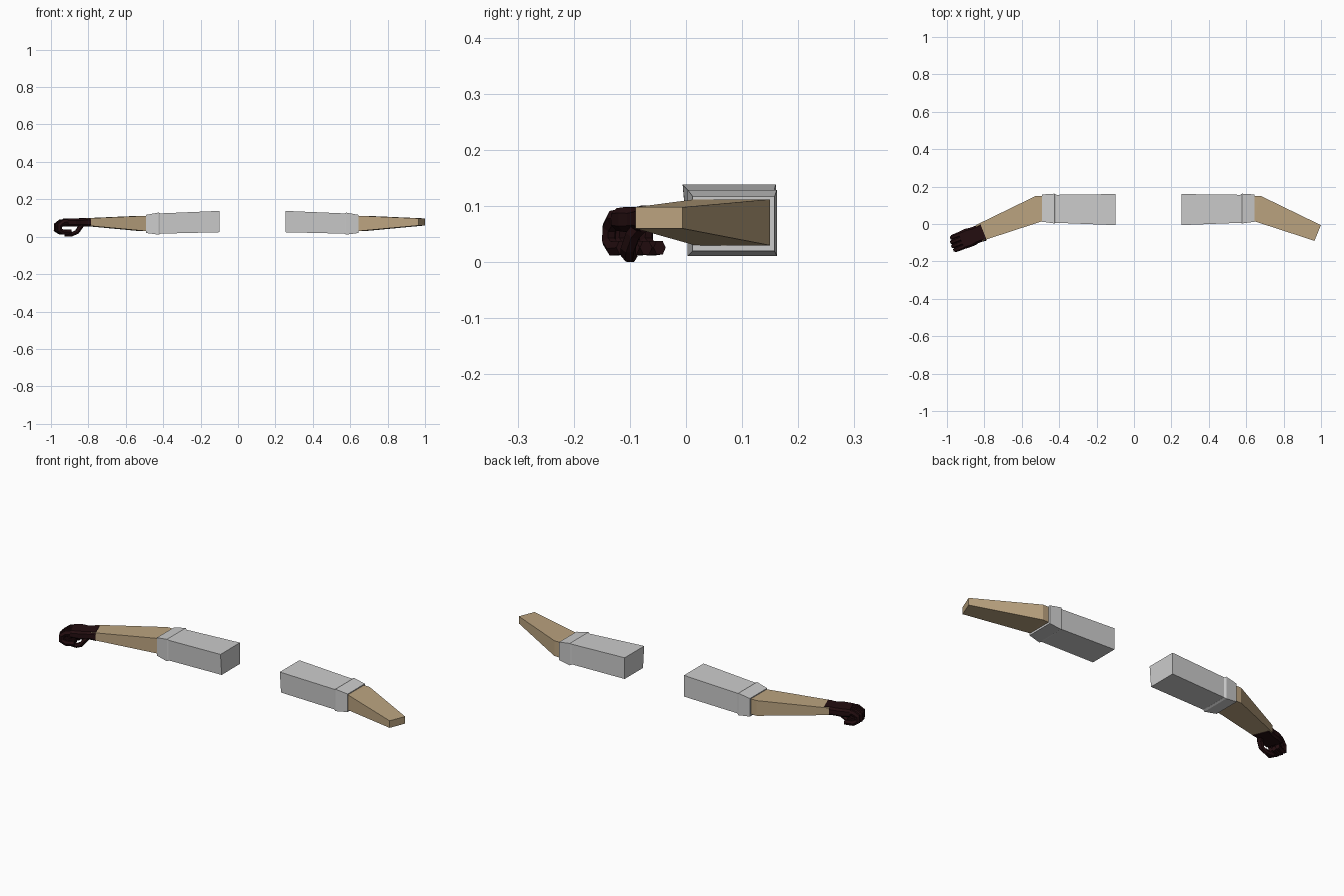
import bpy, bmesh, math
from mathutils import Vector

if "Cube" in bpy.data.objects:
    bpy.data.objects.remove(bpy.data.objects["Cube"])


def material(name, rgb):
    m = bpy.data.materials.new(name)
    m.diffuse_color = (*rgb, 1)
    m.use_nodes = True
    m.node_tree.nodes["Principled BSDF"].inputs["Base Color"].default_value = m.diffuse_color
    return m


GREY = material("grey_cloth", (0.60, 0.60, 0.60))
TAN = material("tan_skin", (0.50, 0.37, 0.215))
DARK = material("dark_leather", (0.017, 0.004, 0.005))
MIRROR_SHIFT = 0.153      # right x = shift - left x


def loft(name, rings, mat, mirrored=False):
    """Skin closed rings into a capped solid."""
    bm = bmesh.new()
    loops = []
    for ring in rings:
        loops.append([bm.verts.new((MIRROR_SHIFT - p[0] if mirrored else p[0], p[1], p[2]))
                      for p in ring])
    n = len(loops[0])
    for a, b in zip(loops, loops[1:]):
        for i in range(n):
            j = (i + 1) % n
            bm.faces.new((a[i], a[j], b[j], b[i]))
    bm.faces.new(loops[0][::-1])
    bm.faces.new(loops[-1])
    bmesh.ops.recalc_face_normals(bm, faces=bm.faces)
    me = bpy.data.meshes.new(name)
    bm.to_mesh(me)
    bm.free()
    me.materials.append(mat)
    ob = bpy.data.objects.new(name, me)
    bpy.context.collection.objects.link(ob)
    return ob


def box_ring(x_front, x_back, y0, y1, z0, z1, lean=0):
    return [(x_front, y0 + lean, z0), (x_back, y1, z0), (x_back, y1, z1), (x_front, y0, z1)]


# Sleeves, cuffs and forearms, left then mirrored to the right
for side, flip in (("left", False), ("right", True)):
    loft(side + "_sleeve", [
        box_ring(-0.10, -0.10, -0.006, 0.160, 0.024, 0.138, 0.010),
        box_ring(-0.43, -0.43, 0.007, 0.156, 0.016, 0.124)], GREY, flip)
    loft(side + "_cuff", [
        box_ring(-0.415, -0.415, 0.008, 0.156, 0.016, 0.124),
        box_ring(-0.425, -0.425, 0.003, 0.162, 0.011, 0.129),
        box_ring(-0.491, -0.491, 0.012, 0.158, 0.020, 0.117)], GREY, flip)
    loft(side + "_forearm", [
        box_ring(-0.45, -0.45, 0.018, 0.150, 0.030, 0.112),
        box_ring(-0.487, -0.525, 0.016, 0.150, 0.030, 0.112),
        box_ring(-0.812, -0.846, -0.090, -0.006, 0.060, 0.098)], TAN, flip)

# Glove frame: u runs along the hand, v across it
U = Vector((-0.93, -0.367, 0))
V = Vector((-0.367, 0.93, 0))
ORIGIN = Vector((-0.805, -0.042, 0))


def hand(u, v, z):
    return ORIGIN + U * u + V * v + Vector((0, 0, z))


def palm_ring(u, half, z0, z1, mid=0.0):
    c = 0.010      # chamfer
    pts = [(-half + c, z0), (half - c, z0), (half, z0 + c), (half, z1 - c),
           (half - c, z1), (-half + c, z1), (-half, z1 - c), (-half, z0 + c)]
    return [hand(u, mid + v, z) for v, z in pts]


# Glove palm
loft("glove_palm", [
    palm_ring(0.000, 0.050, 0.054, 0.101),
    palm_ring(0.030, 0.046, 0.056, 0.099),
    palm_ring(0.055, 0.046, 0.055, 0.097),
    palm_ring(0.085, 0.051, 0.054, 0.098),
    palm_ring(0.128, 0.048, 0.056, 0.096)], DARK)


def finger(name, path, width, thick):
    """Six-sided tube through (u, v, z) points, tapering to the tip."""
    pts = [hand(*p) for p in path]
    rings = []
    for i, p in enumerate(pts):
        t = (pts[min(i + 1, len(pts) - 1)] - pts[max(i - 1, 0)]).normalized()
        s = (V - t * V.dot(t)).normalized()
        n = t.cross(s)
        k = 1 - 0.2 * i / (len(pts) - 1)
        rings.append([p + s * math.cos(a) * width * k + n * math.sin(a) * thick * k
                      for a in (j * math.pi / 3 for j in range(6))])
    loft(name, rings, DARK)


# Four curled fingers, front to back
for i, reach in enumerate((0.174, 0.177, 0.174, 0.166)):
    v = -0.034 + i * 0.0227
    finger("glove_finger_%d" % (i + 1), [
        (0.105, v, 0.080), (reach - 0.024, v, 0.077), (reach - 0.002, v, 0.062),
        (reach, v, 0.037), (reach - 0.022, v, 0.024), (reach - 0.066, v, 0.026)], 0.0145, 0.0175)

# Thumb hanging from the front edge and closing below
finger("glove_thumb", [
    (0.035, -0.022, 0.072), (0.056, -0.034, 0.050), (0.074, -0.036, 0.026),
    (0.100, -0.026, 0.013), (0.135, -0.008, 0.010)], 0.016, 0.014)

bpy.context.view_layer.update()
